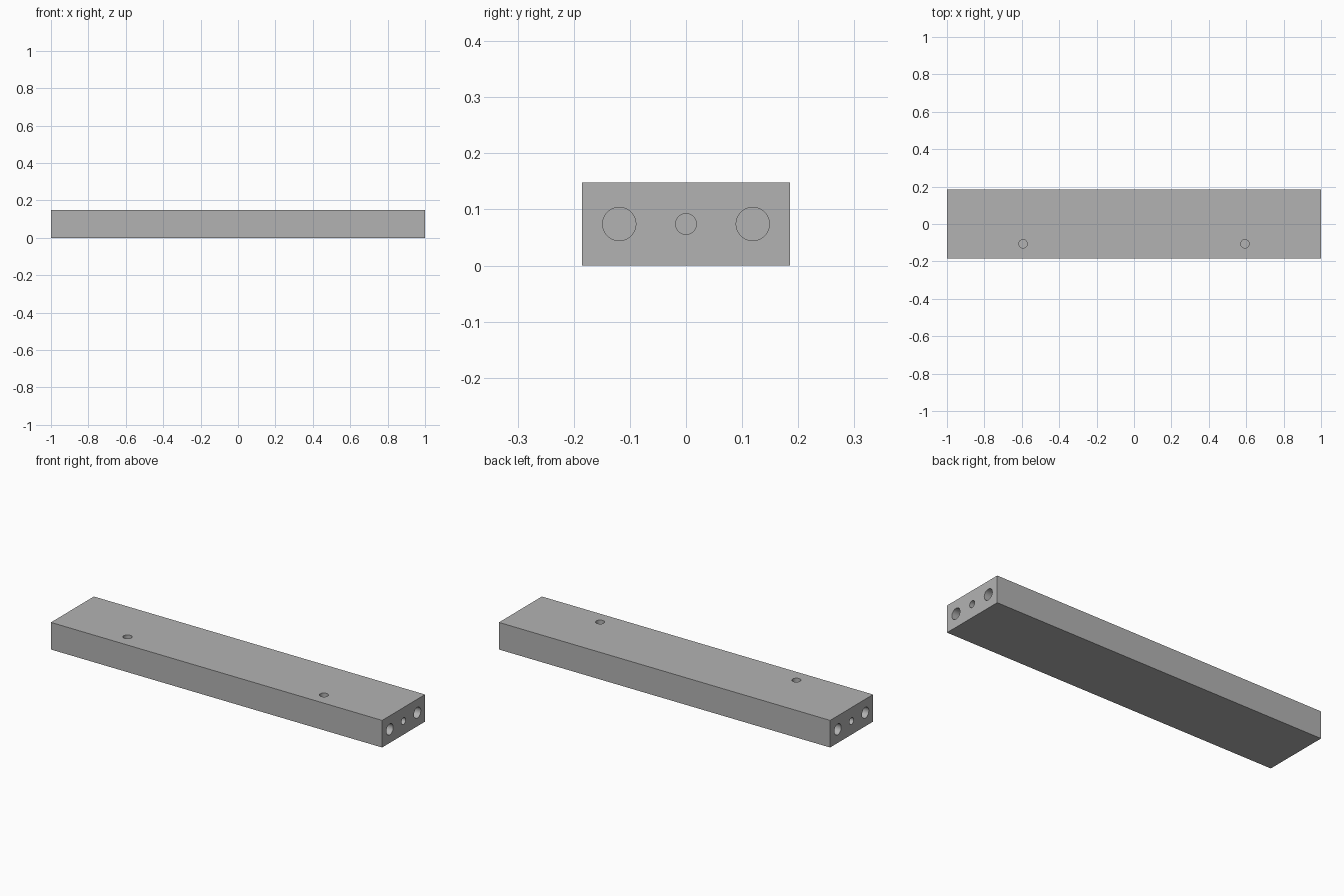
import bpy, bmesh
from math import radians
from mathutils import Matrix, Vector

if "Cube" in bpy.data.objects:
    bpy.data.objects.remove(bpy.data.objects["Cube"])

L, W, T = 2.0, 0.37, 0.148   # length, width, thickness

# Plain rectangular rail
bpy.ops.mesh.primitive_cube_add(size=1, location=(0, 0, T / 2))
rail = bpy.context.object
rail.name = "drilled_rail"
rail.scale = (L, W, T)
bpy.ops.object.transform_apply(location=True, scale=True)

# All drill bits go in one cutter mesh
bm = bmesh.new()


def drill(mouth, outward, radius, depth):
    """Cylinder reaching depth into the rail from its mouth."""
    extra = 0.02
    outward = Vector(outward)
    centre = Vector(mouth) + outward * (extra - depth) / 2
    turn = outward.to_track_quat('Z', 'Y').to_matrix().to_4x4()
    bmesh.ops.create_cone(bm, cap_ends=True, segments=48, radius1=radius,
                          radius2=radius, depth=depth + extra,
                          matrix=Matrix.Translation(centre) @ turn)


for side in (-1, 1):
    # End holes: two dowels either side of a screw hole
    for y, radius, depth in ((-0.119, 0.0296, 0.2), (0, 0.0185, 0.2), (0.119, 0.0296, 0.2)):
        drill((side * L / 2, y, T / 2), (side, 0, 0), radius, depth)
    # Blind hole in the top face
    drill((side * 0.593, -0.106, T), (0, 0, 1), 0.0225, 0.1)

mesh = bpy.data.meshes.new("drill_bits")
bm.to_mesh(mesh)
bm.free()
cutter = bpy.data.objects.new("drill_bits", mesh)
bpy.context.collection.objects.link(cutter)
cutter.hide_render = True

# Cut the holes, then discard the cutter
mod = rail.modifiers.new("holes", 'BOOLEAN')
mod.operation = 'DIFFERENCE'
mod.solver = 'EXACT'
mod.object = cutter
bpy.ops.object.modifier_apply(modifier=mod.name)
bpy.data.objects.remove(cutter)
bpy.ops.object.shade_smooth_by_angle(angle=radians(30))

# Darker grey finish
grey = bpy.data.materials.new("dark_grey")
grey.diffuse_color = (0.45, 0.45, 0.45, 1)
grey.use_nodes = True
grey.node_tree.nodes["Principled BSDF"].inputs["Base Color"].default_value = grey.diffuse_color
rail.data.materials.clear()
rail.data.materials.append(grey)
